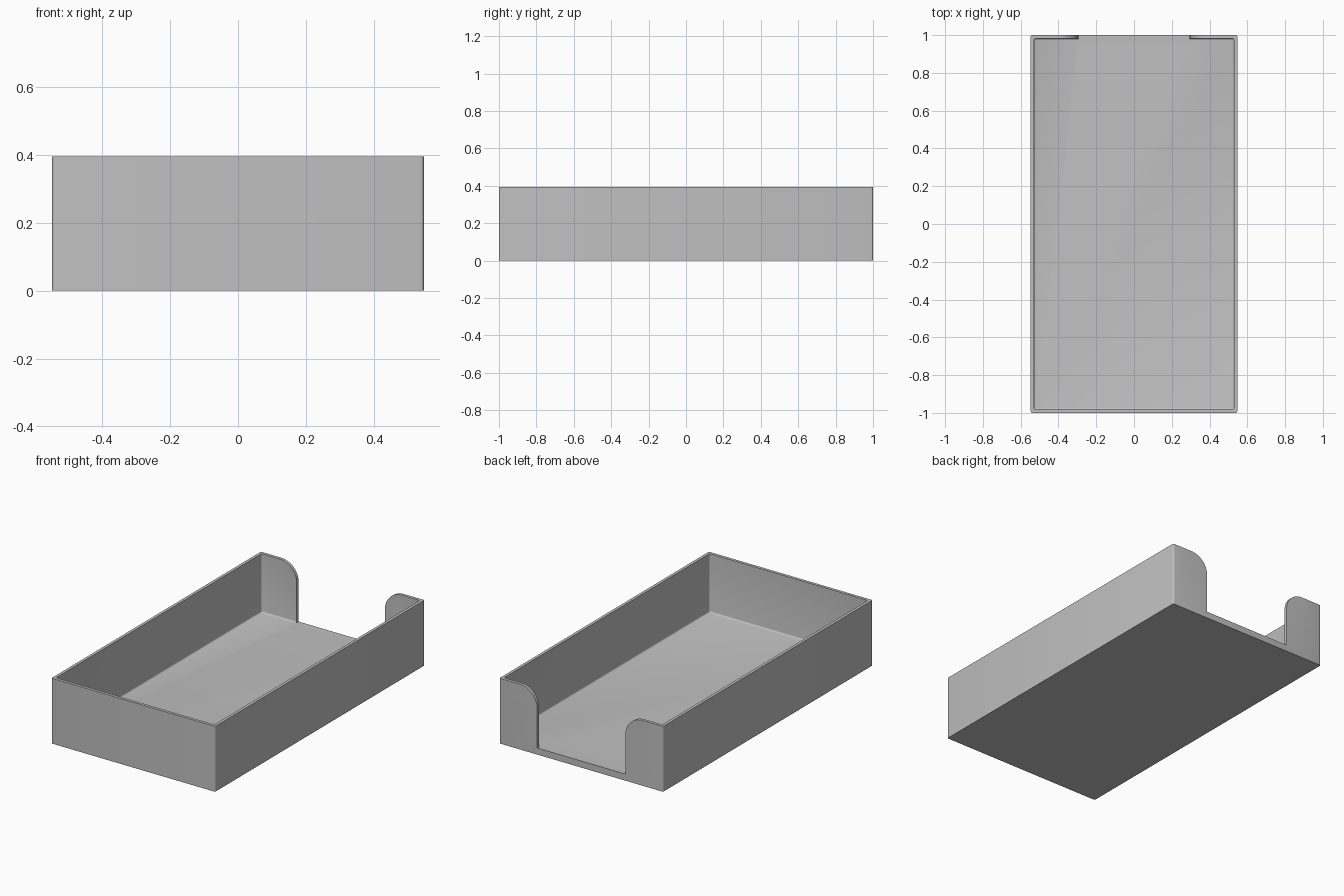
import bpy
import bmesh
from math import sin, cos, pi, radians

if "Cube" in bpy.data.objects:
    bpy.data.objects.remove(bpy.data.objects["Cube"], do_unlink=True)

HALF_X, HALF_Y, HEIGHT = 0.547, 1.0, 0.395
WALL, FLOOR = 0.018, 0.04
FILLET = 0.009
SLOT_HALF, SLOT_RADIUS = 0.295, 0.115
OVER = 0.05

grey = bpy.data.materials.new("plain grey")
grey.use_nodes = True
COLOR = (0.53, 0.53, 0.53, 1)
grey.diffuse_color = COLOR
grey.node_tree.nodes["Principled BSDF"].inputs["Base Color"].default_value = COLOR


def make_object(name, bm):
    bmesh.ops.recalc_face_normals(bm, faces=bm.faces)
    mesh = bpy.data.meshes.new(name)
    bm.to_mesh(mesh)
    bm.free()
    mesh.materials.append(grey)
    obj = bpy.data.objects.new(name, mesh)
    bpy.context.collection.objects.link(obj)
    return obj


def rounded_box(name, hx, hy, z0, z1, radius, round_bottom):
    """Box with rounded upright edges, and optionally a rounded bottom rim."""
    bm = bmesh.new()
    bmesh.ops.create_cube(bm, size=1)
    for v in bm.verts:
        v.co = (v.co.x * 2 * hx, v.co.y * 2 * hy, z1 if v.co.z > 0 else z0)

    def wanted(e):
        a, b = e.verts
        upright = abs(a.co.z - b.co.z) > 0.01
        return upright or (round_bottom and max(a.co.z, b.co.z) < z0 + 0.001)

    bmesh.ops.bevel(bm, geom=[e for e in bm.edges if wanted(e)], offset=radius,
                    segments=4, profile=0.5, affect='EDGES')
    return make_object(name, bm)


def slot_cutter():
    """Opening profile whose sides flare outward in quarter rounds at the top."""
    cx, cz = SLOT_HALF + SLOT_RADIUS, HEIGHT - SLOT_RADIUS
    half = [(SLOT_HALF, FLOOR)]
    steps = 16
    for i in range(steps + 1):
        a = pi - i * pi / 2 / steps
        half.append((cx + SLOT_RADIUS * cos(a), cz + SLOT_RADIUS * sin(a)))
    half.append((cx, HEIGHT + OVER))
    outline = half + [(-x, z) for x, z in reversed(half)]
    bm = bmesh.new()
    y0, y1 = HALF_Y - WALL - 2 * FILLET, HALF_Y + OVER
    face = bm.faces.new([bm.verts.new((x, y0, z)) for x, z in outline])
    ext = bmesh.ops.extrude_face_region(bm, geom=[face])
    moved = [g for g in ext["geom"] if isinstance(g, bmesh.types.BMVert)]
    bmesh.ops.translate(bm, verts=moved, vec=(0, y1 - y0, 0))
    return make_object("slot_cutter", bm)


def cut(target, cutter):
    cutter.hide_render = True
    mod = target.modifiers.new("cut", 'BOOLEAN')
    mod.operation = 'DIFFERENCE'
    mod.solver = 'EXACT'
    mod.object = cutter
    bpy.ops.object.select_all(action='DESELECT')
    target.select_set(True)
    bpy.context.view_layer.objects.active = target
    bpy.ops.object.modifier_apply(modifier=mod.name)
    bpy.data.objects.remove(cutter, do_unlink=True)


# Outer shell, hollowed from above, then opened at the back
tray = rounded_box("tray", HALF_X, HALF_Y, 0, HEIGHT, FILLET, False)
cut(tray, rounded_box("cavity_cutter", HALF_X - WALL, HALF_Y - WALL,
                      FLOOR, HEIGHT + OVER, FILLET, True))
cut(tray, slot_cutter())

bpy.ops.object.shade_smooth_by_angle(angle=radians(30))
